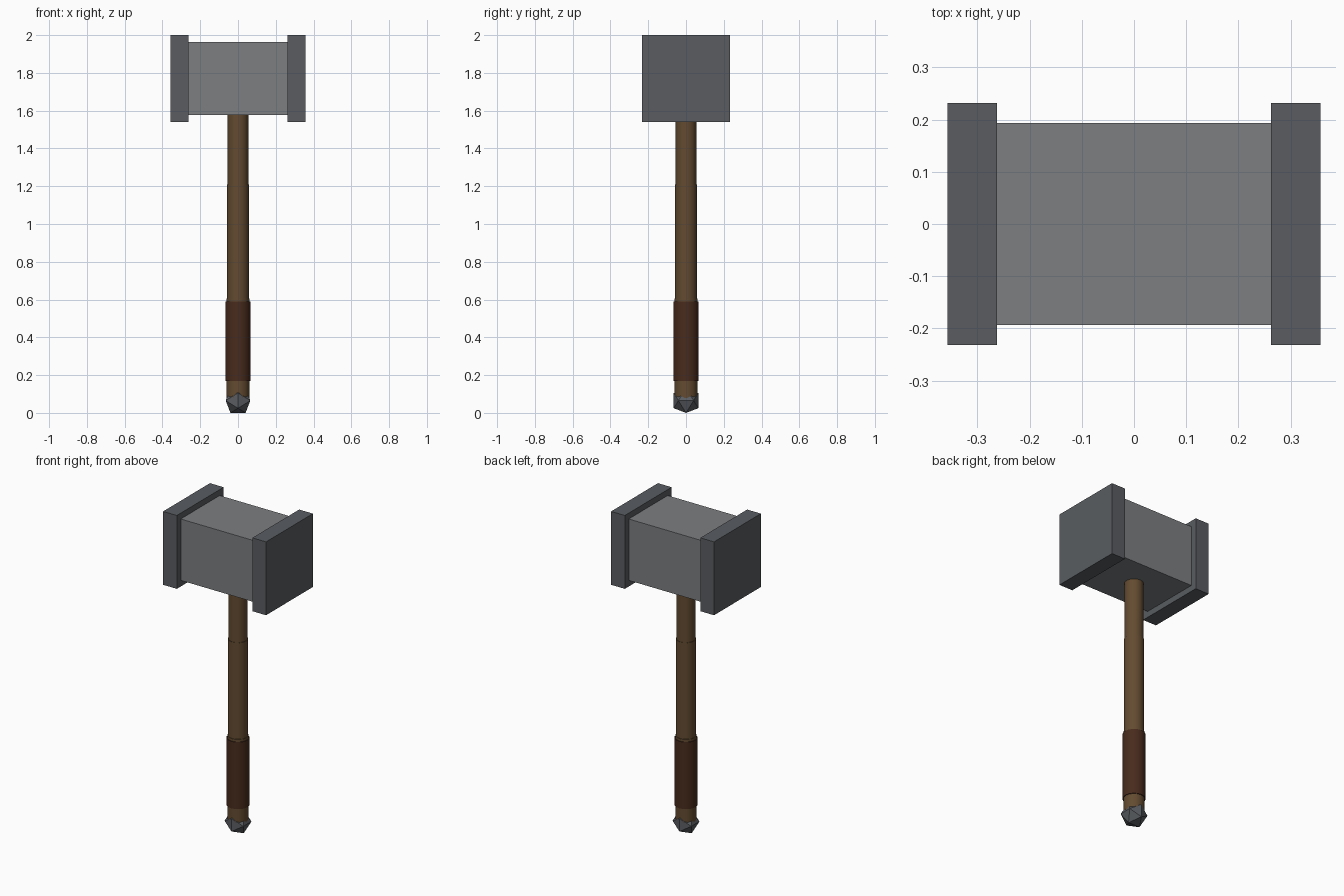
import bpy, bmesh, math

if "Cube" in bpy.data.objects:
    bpy.data.objects.remove(bpy.data.objects["Cube"])

def paint(obj, name, rgb):
    mat = bpy.data.materials.get(name) or bpy.data.materials.new(name)
    mat.diffuse_color = (*rgb, 1)
    mat.use_nodes = True
    mat.node_tree.nodes["Principled BSDF"].inputs["Base Color"].default_value = mat.diffuse_color
    obj.data.materials.append(mat)

def box(name, x0, x1, half_y, z0, z1):
    bpy.ops.mesh.primitive_cube_add(size=1, location=((x0 + x1) / 2, 0, (z0 + z1) / 2))
    o = bpy.context.object
    o.name = name
    o.scale = (x1 - x0, 2 * half_y, z1 - z0)
    bpy.ops.object.transform_apply(location=False, rotation=False, scale=True)
    return o

def rod(name, r, z0, z1):
    bpy.ops.mesh.primitive_cylinder_add(vertices=16, radius=r, depth=z1 - z0,
                                        location=(0, 0, (z0 + z1) / 2))
    o = bpy.context.object
    o.name = name
    bpy.ops.object.shade_smooth_by_angle(angle=math.radians(30))
    return o

STEEL, DARK_STEEL = (0.20, 0.21, 0.22), (0.10, 0.108, 0.12)
WOOD, LEATHER = (0.125, 0.07, 0.03), (0.065, 0.024, 0.012)

# Head block and the two striking plates
paint(box("head_block", -0.265, 0.265, 0.193, 1.578, 1.963), "steel", STEEL)
for side, x0, x1 in (("left", -0.357, -0.262), ("right", 0.262, 0.357)):
    paint(box(f"{side}_striking_plate", x0, x1, 0.232, 1.54, 2.0), "dark steel", DARK_STEEL)

# Handle in three sections, slimmer toward the head
for part, r, z0, z1 in (("lower", 0.061, 0.08, 0.605),
                        ("middle", 0.058, 0.60, 1.21),
                        ("upper", 0.055, 1.205, 1.62)):
    paint(rod(f"{part}_handle", r, z0, z1), "wood", WOOD)

# Leather grip
paint(rod("grip", 0.066, 0.17, 0.59), "leather", LEATHER)

# Twenty-sided pommel resting on one edge
s = 0.0402
phi = (1 + math.sqrt(5)) / 2
bm = bmesh.new()
for a in (-s, s):
    for b in (-s * phi, s * phi):
        for co in ((a, 0, b), (b, a, 0), (0, b, a)):
            bm.verts.new(co)
bmesh.ops.convex_hull(bm, input=bm.verts)
bmesh.ops.recalc_face_normals(bm, faces=bm.faces)
mesh = bpy.data.meshes.new("pommel")
bm.to_mesh(mesh)
bm.free()
pommel = bpy.data.objects.new("pommel", mesh)
pommel.location.z = s * phi
bpy.context.collection.objects.link(pommel)
paint(pommel, "dark steel", DARK_STEEL)
